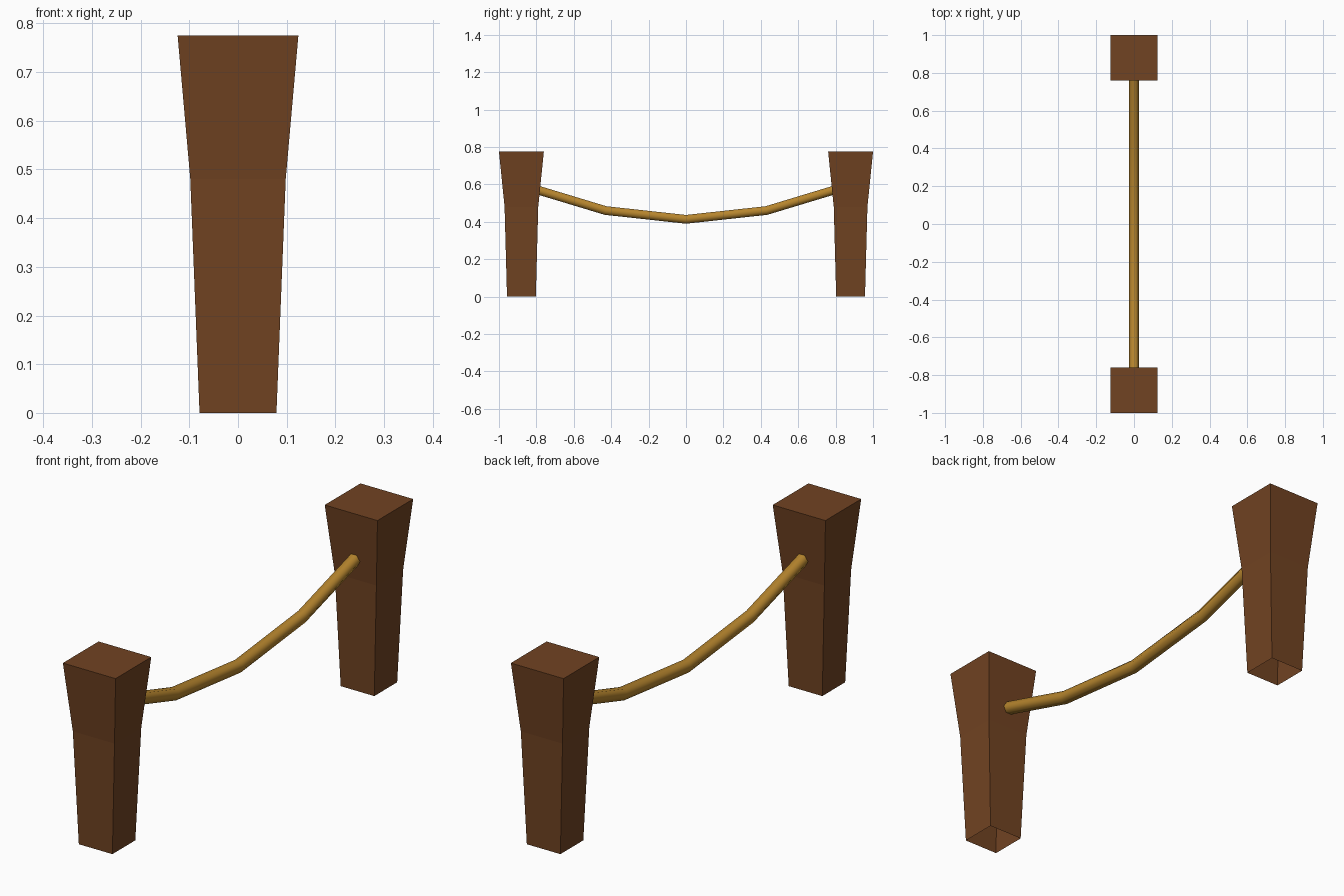
import bpy
import bmesh
import math
from mathutils import Vector

cube = bpy.data.objects.get("Cube")
if cube:
    bpy.data.objects.remove(cube, do_unlink=True)


def make_material(name, color):
    mat = bpy.data.materials.new(name)
    mat.use_nodes = True
    mat.diffuse_color = color
    mat.node_tree.nodes["Principled BSDF"].inputs["Base Color"].default_value = color
    return mat


def loft(name, rings, mat, caps, smooth=False):
    """Skin a list of equal-sided rings into one object."""
    bm = bmesh.new()
    loops = [[bm.verts.new(p) for p in ring] for ring in rings]
    for a, b in zip(loops, loops[1:]):
        for i in range(len(a)):
            j = (i + 1) % len(a)
            bm.faces.new((a[i], a[j], b[j], b[i])).smooth = smooth
    for k in caps:
        bm.faces.new(loops[k])
    bmesh.ops.recalc_face_normals(bm, faces=bm.faces)
    mesh = bpy.data.meshes.new(name)
    bm.to_mesh(mesh)
    bm.free()
    mesh.materials.append(mat)
    obj = bpy.data.objects.new(name, mesh)
    bpy.context.collection.objects.link(obj)
    return obj


wood = make_material("brown_wood", (0.165, 0.056, 0.016, 1))
rope_gold = make_material("golden_rope", (0.47, 0.235, 0.027, 1))

# Flared square posts, open underneath
corners = [(-1, -1), (1, -1), (1, 1), (-1, 1)]
sections = [(0, 0.079, 0.077), (0.48, 0.098, 0.09), (0.775, 0.124, 0.12)]
for name, side in (("front_post", -1), ("back_post", 1)):
    rings = [[Vector((cx * hx, side * 0.88 + cy * hy, z)) for cx, cy in corners]
             for z, hx, hy in sections]
    loft(name, rings, wood, caps=[-1])

# Sagging six-sided rope, mitred at each bend
half = [(0.43, 0.46), (0.85, 0.587)]
path = [Vector((0, -y, z)) for y, z in reversed(half)]
path += [Vector((0, 0, 0.413))] + [Vector((0, y, z)) for y, z in half]
rings = []
for i, p in enumerate(path):
    before = (p - path[i - 1]).normalized() if i else Vector()
    after = (path[i + 1] - p).normalized() if i + 1 < len(path) else Vector()
    along = (before + after).normalized()
    up = Vector((1, 0, 0)).cross(along)
    rings.append([p + 0.027 * (Vector((math.cos(t), 0, 0)) + up * math.sin(t))
                  for t in (k * math.pi / 3 for k in range(6))])
loft("rope", rings, rope_gold, caps=[0, -1], smooth=True)
